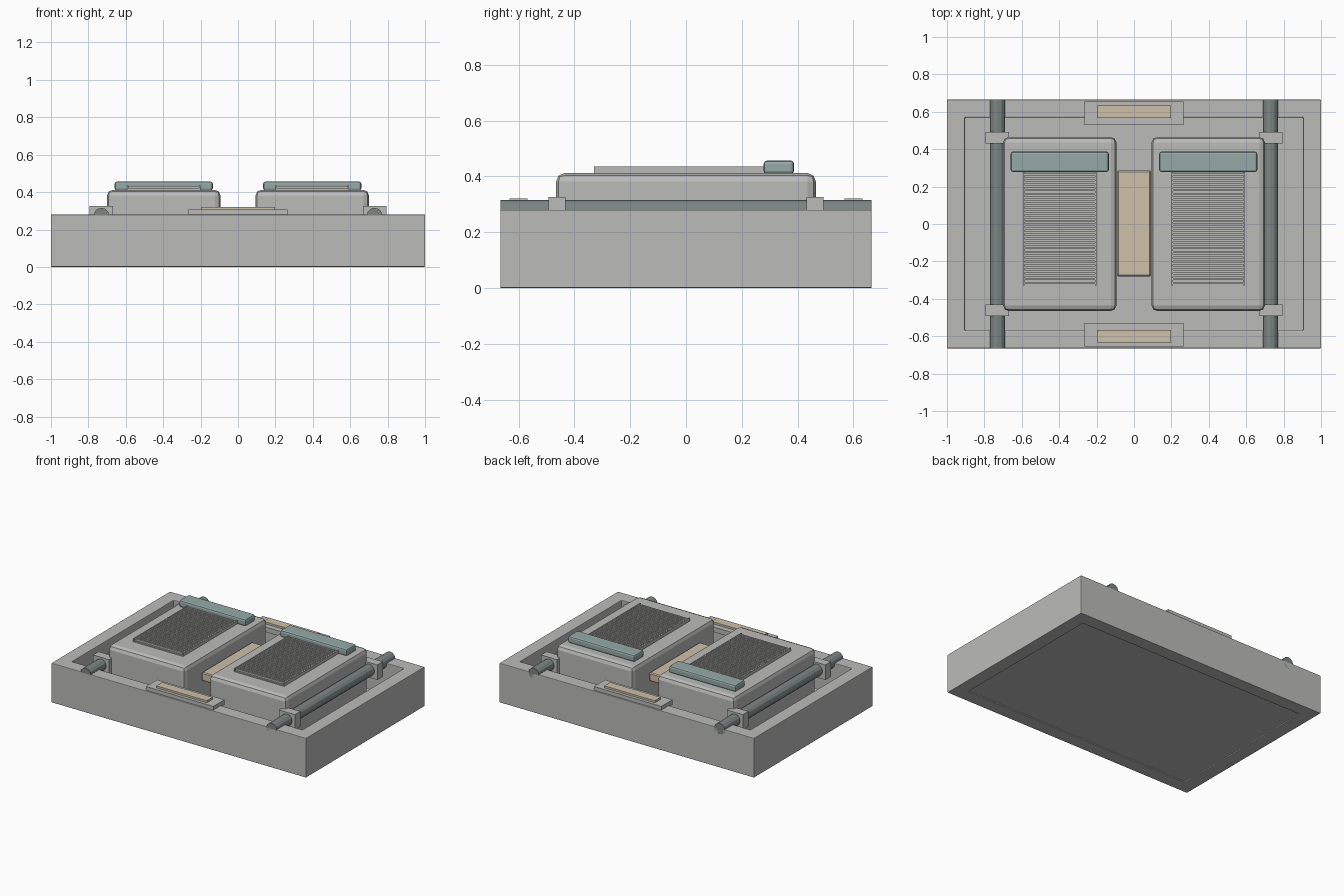
import bpy, bmesh, math
from mathutils import Matrix, Vector

cube = bpy.data.objects.get("Cube")
if cube:
    bpy.data.objects.remove(cube, do_unlink=True)


def material(name, rgb):
    m = bpy.data.materials.new(name)
    m.use_nodes = True
    m.diffuse_color = (*rgb, 1)
    m.node_tree.nodes["Principled BSDF"].inputs["Base Color"].default_value = (*rgb, 1)
    return m


GREY = material("light_grey", (0.5, 0.5, 0.49))
TEAL = material("muted_teal", (0.3, 0.4, 0.39))
BEIGE = material("warm_beige", (0.62, 0.53, 0.41))
STEEL = material("dark_steel", (0.2, 0.24, 0.23))


def finish(bm, name, mat, bevel=0, segments=2):
    mesh = bpy.data.meshes.new(name)
    bm.to_mesh(mesh)
    bm.free()
    mesh.materials.append(mat)
    ob = bpy.data.objects.new(name, mesh)
    bpy.context.collection.objects.link(ob)
    if bevel:
        mod = ob.modifiers.new("Bevel", "BEVEL")
        mod.width = bevel
        mod.segments = segments
        mod.limit_method = "ANGLE"
    return ob


def add_box(bm, x, y, z):
    """Box spanning the (low, high) pairs x, y and z."""
    size = [b - a for a, b in (x, y, z)]
    mid = Vector([(a + b) / 2 for a, b in (x, y, z)])
    return bmesh.ops.create_cube(
        bm, size=1, matrix=Matrix.Translation(mid) @ Matrix.Diagonal((*size, 1)))


def box(name, mat, x, y, z, bevel=0, segments=2):
    bm = bmesh.new()
    add_box(bm, x, y, z)
    return finish(bm, name, mat, bevel, segments)


def around(c, half):
    return (c - half, c + half)


# Tray: a box with a deep recess on top and a shallow one below
bm = bmesh.new()
add_box(bm, (-1, 1), (-0.665, 0.665), (0, 0.28))
for up, depth in ((1, -0.22), (-1, 0.008)):
    bm.normal_update()
    face = max(bm.faces, key=lambda f: f.normal.z * up)
    bmesh.ops.inset_region(bm, faces=[face], thickness=0.135)
    inner = bmesh.ops.extrude_face_region(bm, geom=[face])["geom"]
    verts = [g for g in inner if isinstance(g, bmesh.types.BMVert)]
    bmesh.ops.translate(bm, verts=verts, vec=(0, 0, depth))
    if face.is_valid:
        bm.faces.remove(face)
bmesh.ops.recalc_face_normals(bm, faces=bm.faces)
finish(bm, "tray", GREY, 0.008)

# Bridge between the two blocks
box("centre_bridge", BEIGE, (-0.09, 0.09), (-0.28, 0.285), (0.25, 0.31), 0.006, 1)

# Pads on the front and back rims
for side, label in ((-1, "front"), (1, "back")):
    box(label + "_pad_base", GREY, (-0.265, 0.265), around(side * 0.592, 0.063), (0.27, 0.306))
    box(label + "_pad", BEIGE, (-0.198, 0.198), around(side * 0.6, 0.033), (0.3, 0.32))

for side, label in ((-1, "right"), (1, "left")):
    cx = side * 0.397
    # Rounded block with its grille
    box(label + "_block", GREY, around(cx, 0.303), around(0, 0.465), (0.06, 0.412), 0.03, 2)
    box(label + "_grille_base", GREY, around(cx, 0.197), (-0.33, 0.285), (0.405, 0.42))
    bm = bmesh.new()
    for edge in (-1, 1):
        add_box(bm, around(cx + edge * 0.193, 0.004), (-0.33, 0.285), (0.415, 0.435))
    count = 30
    for i in range(count):
        y = -0.315 + 0.6 * i / (count - 1)
        add_box(bm, around(cx, 0.192), around(y, 0.006), (0.415, 0.433))
    finish(bm, label + "_grille_slats", GREY)
    # Clamp bar across the back of the block
    box(label + "_clamp_bar", TEAL, around(cx, 0.262), (0.278, 0.387), (0.408, 0.457), 0.012, 2)

    # Rail and its two brackets
    rx = side * 0.73
    bm = bmesh.new()
    bmesh.ops.create_cone(
        bm, cap_ends=True, segments=12, radius1=0.041, radius2=0.041, depth=1.33,
        matrix=Matrix.Translation((rx, 0, 0.275)) @ Matrix.Rotation(math.pi / 2, 4, "X"))
    finish(bm, label + "_rail", STEEL)
    for end, place in ((-1, "front"), (1, "back")):
        box(f"{label}_{place}_rail_bracket", GREY, around(rx, 0.063),
            around(end * 0.462, 0.031), (0.22, 0.327))
